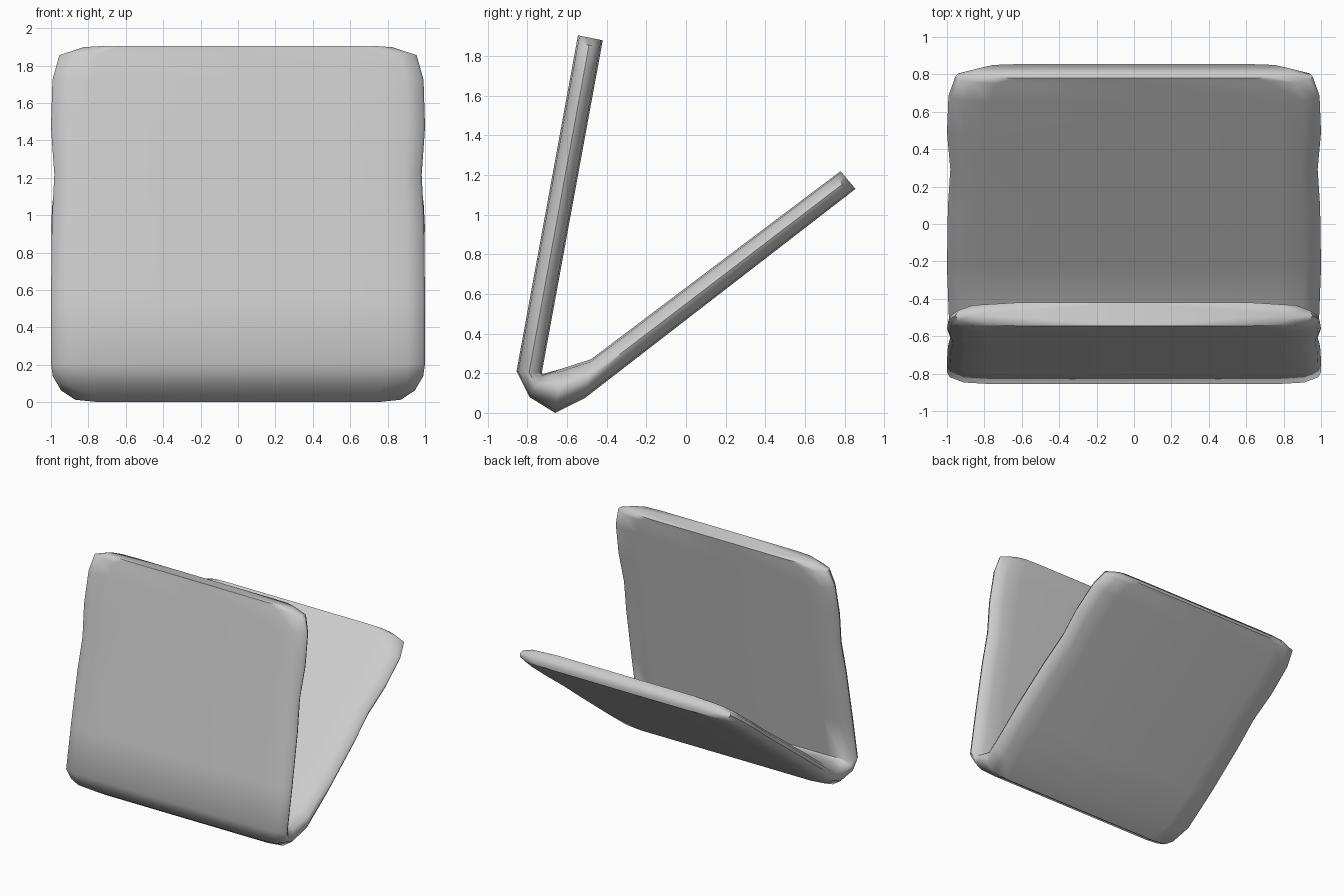
import bpy, bmesh, math
from mathutils import Vector

if "Cube" in bpy.data.objects:
    bpy.data.objects.remove(bpy.data.objects["Cube"])

# Side profile (y, z) as pairs: outer skin, inner skin, following the fold
front_top = ((-0.545, 1.905), (-0.42, 1.88))
front_low = ((-0.855, 0.21), (-0.728, 0.20))
fold = [((-0.79, 0.08), (-0.72, 0.197)), ((-0.66, 0.0), (-0.63, 0.222))]
back_low = ((-0.51, 0.075), (-0.48, 0.27))
back_top = ((0.855, 1.13), (0.78, 1.22))


def mix(a, b, t):
    return tuple(tuple(Vector(p).lerp(Vector(q), t)) for p, q in zip(a, b))


# Stations: profile pair and half width; free ends have rounded corners
corner = [(0.0, 0.84), (0.022, 0.955), (0.1, 0.992)]
middle = [(0.25, 1.0), (0.4, 0.982), (0.55, 0.995), (0.8, 1.0)]
steps = corner + middle
stations = [(mix(front_top, front_low, t), w) for t, w in steps]
stations += [(front_low, 1.0), (fold[0], 0.99), (fold[1], 0.96), (back_low, 0.99)]
stations += [(mix(back_top, back_low, t), w) for t, w in reversed(steps)]

# Pillow-edged cross-section: inset from the side, fraction through the thickness
edge = [(0.22, 0.0), (0.09, 0.06), (0.015, 0.28), (0.0, 0.5),
        (0.015, 0.72), (0.09, 0.94), (0.22, 1.0)]

bm = bmesh.new()
rings = []
for (outer, inner), w in stations:
    o, i = Vector(outer), Vector(inner)
    section = [(w - d, v) for d, v in edge] + [(0, 1)]
    section += [(d - w, v) for d, v in reversed(edge)] + [(0, 0)]
    rings.append([bm.verts.new((x, *o.lerp(i, v))) for x, v in section])

n = len(rings[0])
for a, b in zip(rings, rings[1:]):
    for k in range(n):
        bm.faces.new((a[k], a[(k + 1) % n], b[(k + 1) % n], b[k]))
bm.faces.new(rings[0])
bm.faces.new(rings[-1])
bmesh.ops.recalc_face_normals(bm, faces=bm.faces)

mesh = bpy.data.meshes.new("folded_cushion")
bm.to_mesh(mesh)
bm.free()
cushion = bpy.data.objects.new("folded_cushion", mesh)
bpy.context.collection.objects.link(cushion)
bpy.context.view_layer.objects.active = cushion
cushion.select_set(True)
bpy.ops.object.shade_smooth_by_angle(angle=math.radians(50))
